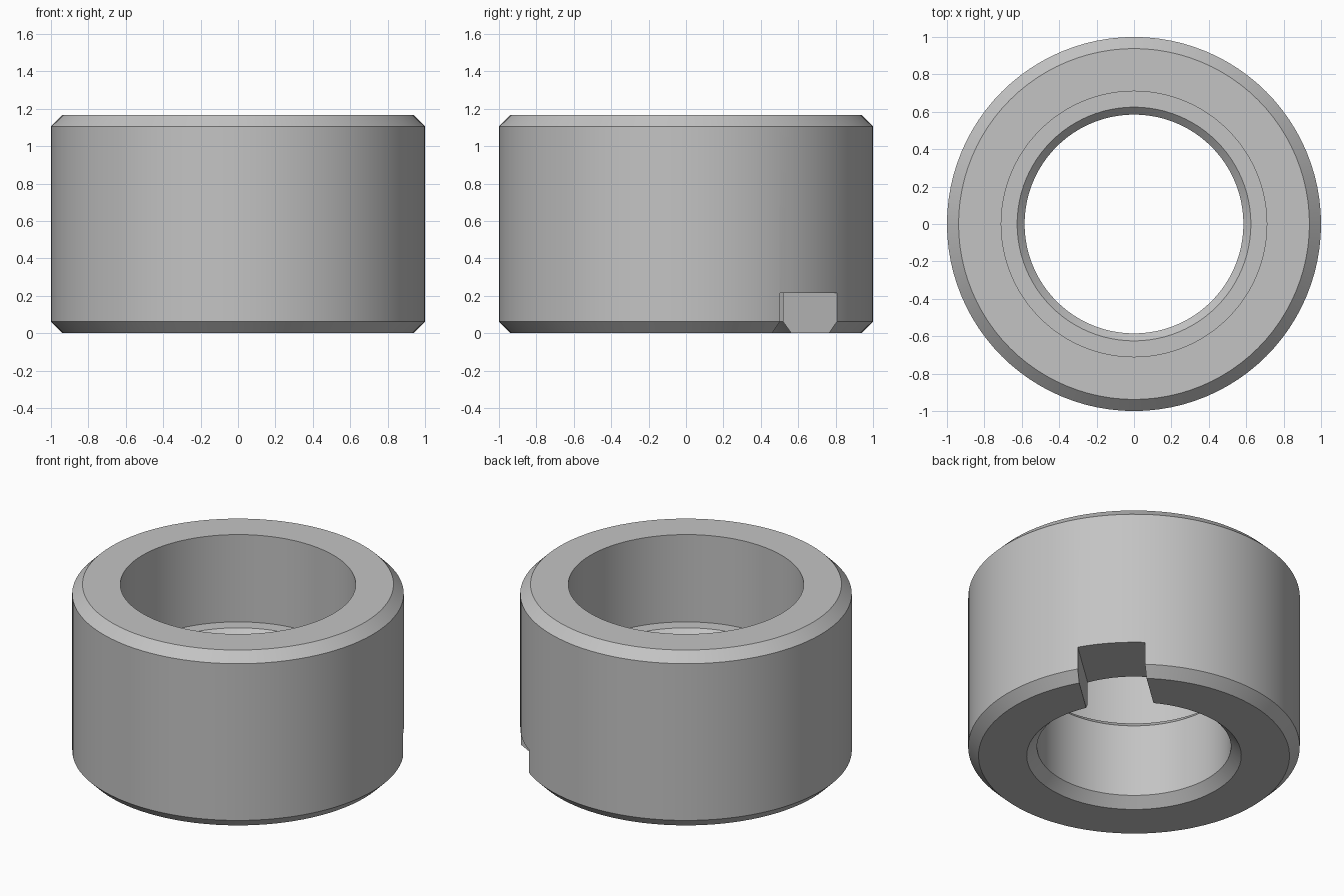
import bpy, bmesh, math
from mathutils import Matrix, Vector

cube = bpy.data.objects.get("Cube")
if cube:
    bpy.data.objects.remove(cube, do_unlink=True)

HEIGHT, BEVEL, SEGMENTS = 1.167, 0.062, 96
BORE, COUNTERBORE, LEDGE_Z = 0.585, 0.71, 0.586
SLOT_ANGLE, SLOT_WIDTH, SLOT_TOP = math.radians(42), 0.41, 0.214

steel = bpy.data.materials.new("grey steel")
steel.use_nodes = True
steel.diffuse_color = (0.55, 0.55, 0.55, 1)
steel.node_tree.nodes["Principled BSDF"].inputs["Base Color"].default_value = (0.55, 0.55, 0.55, 1)


def add_object(name, bm):
    bmesh.ops.recalc_face_normals(bm, faces=bm.faces)
    mesh = bpy.data.meshes.new(name)
    bm.to_mesh(mesh)
    bm.free()
    mesh.materials.append(steel)
    obj = bpy.data.objects.new(name, mesh)
    bpy.context.collection.objects.link(obj)
    return obj


# Stepped bushing: closed radius/height profile turned round the z axis
profile = [
    (BORE + BEVEL, 0), (1 - BEVEL, 0), (1, BEVEL),
    (1, HEIGHT - BEVEL), (1 - BEVEL, HEIGHT), (COUNTERBORE, HEIGHT),
    (COUNTERBORE, LEDGE_Z), (BORE + 0.04, LEDGE_Z),
    (BORE, LEDGE_Z - 0.04), (BORE, BEVEL),
]
bm = bmesh.new()
rings = []
for i in range(SEGMENTS):
    turn = Matrix.Rotation(math.tau * i / SEGMENTS, 3, 'Z')
    rings.append([bm.verts.new(turn @ Vector((r, 0, z))) for r, z in profile])
for i, ring in enumerate(rings):
    following = rings[(i + 1) % SEGMENTS]
    for j in range(len(profile)):
        k = (j + 1) % len(profile)
        bm.faces.new((ring[j], following[j], following[k], ring[k]))
bushing = add_object("bushing", bm)

# Drive slot: a block cut through the lower wall on one side
bm = bmesh.new()
bmesh.ops.create_cube(bm, size=1)
bmesh.ops.scale(bm, vec=(1, SLOT_WIDTH, SLOT_TOP + 0.2), verts=bm.verts)
bmesh.ops.translate(bm, vec=(0.8, 0, (SLOT_TOP - 0.2) / 2), verts=bm.verts)
bmesh.ops.rotate(bm, cent=(0, 0, 0), matrix=Matrix.Rotation(SLOT_ANGLE, 3, 'Z'), verts=bm.verts)
cutter = add_object("slot_cutter", bm)
cutter.hide_render = True

cut = bushing.modifiers.new("slot", 'BOOLEAN')
cut.operation = 'DIFFERENCE'
cut.solver = 'EXACT'
cut.object = cutter
bpy.ops.object.select_all(action='DESELECT')
bushing.select_set(True)
bpy.context.view_layer.objects.active = bushing
bpy.ops.object.modifier_apply(modifier=cut.name)
bpy.data.objects.remove(cutter, do_unlink=True)

# Smooth round walls with crisp machined edges
bpy.ops.object.shade_smooth_by_angle(angle=math.radians(25))
